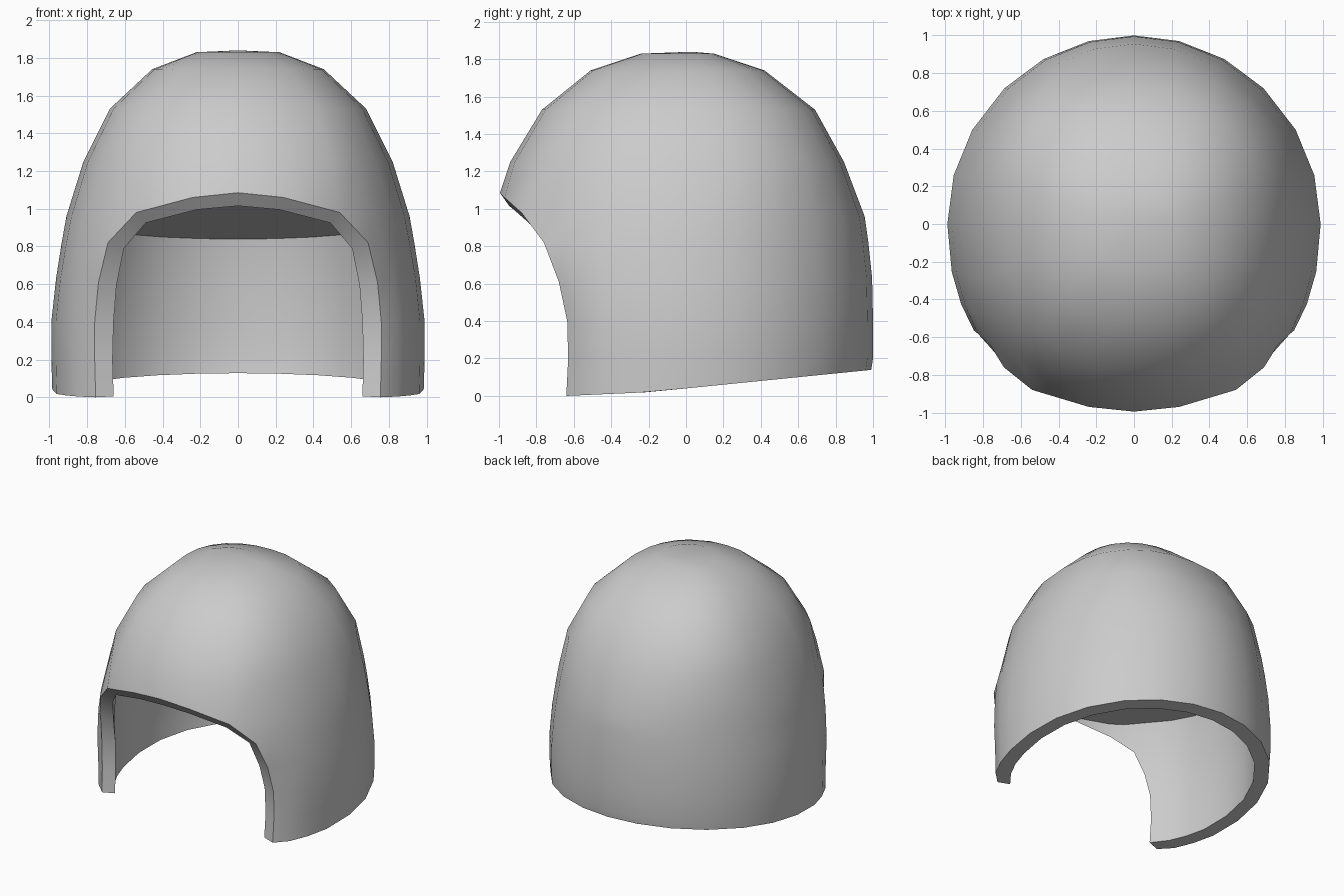
import bpy
import bmesh
from math import sin, cos, radians

cube = bpy.data.objects.get("Cube")
if cube:
    bpy.data.objects.remove(cube, do_unlink=True)

grey = bpy.data.materials.new("plain_grey")
grey.use_nodes = True
colour = (0.6, 0.6, 0.6, 1)
grey.diffuse_color = colour
grey.node_tree.nodes["Principled BSDF"].inputs["Base Color"].default_value = colour

# Rows of the dome from hem to crown: height, half width, front and back depth
HEIGHT = [0, .2, .4, .63, .82, .96, 1.25, 1.53, 1.74, 1.83]
WIDTH = [.985, .99, .99, .965, .935, .91, .82, .68, .455, .22]
FRONT = [1, 1, 1.02, 1.05, 1.04, .995, .94, .77, .51, .24]
BACK = [.99, 1, 1, .995, .975, .955, .845, .69, .42, .15]
BLEND = [1, 1, 1, 1, .6, .3, 0, 0, 0, 0]
# Edge of the face opening from hem to brow, on the outer and inner skin
OUTER_RIM = [(.755, -.64, 0), (.76, -.63, .2), (.76, -.635, .4),
             (.74, -.68, .61), (.69, -.76, .82), (.54, -.88, .98)]
INNER_RIM = [(.66, -.61, .005), (.665, -.6, .2), (.66, -.605, .4),
             (.645, -.65, .59), (.605, -.72, .79), (.49, -.84, .925)]
OUTER_BROW = [(0, -.995, 1.085), (.24, -.97, 1.06)]
INNER_BROW = [(0, -.945, 1.015), (.22, -.92, .995)]
BROW = 5
LAST = len(HEIGHT) - 1
WALL = .11
# Columns from front to back: (angle near the crown, angle near the hem)
COLUMNS = [(0, 0), (14, 14), (34, 34), (47, 58), (61, 67), (75, 77), (90, 90),
           (105, 105), (120, 120), (136, 136), (151, 151), (166, 166), (180, 180)]


def section(row, angle, inset=0):
    """Point on the rounded cross-section; angle runs from front to back."""
    s, c = sin(angle), cos(angle)
    if abs(s) < 1e-6:
        s = 0
    # The dome is slightly squarer than an ellipse above the brow
    square = 2.3 if row > BROW else 2.15 if c > 0 else 2
    power = 2 / square
    depth = FRONT[row] if c > 0 else BACK[row]
    x = (WIDTH[row] - inset) * s ** power
    y = (depth - inset) * abs(c) ** power
    return x, -y if c > 0 else y


def hem(y):
    return max(0, .045 * (y + .64)) if y < -.2 else .02 + .1 * (y + .2)


def skin(bm, rim, brow, inset):
    """Half of one dome skin; returns its vertices by (column, row)."""
    grid = {}
    for i, (top, low) in enumerate(COLUMNS):
        for row, z in enumerate(HEIGHT):
            if i < 2 and row < BROW:
                continue
            x, y = section(row, radians(top + (low - top) * BLEND[row]), inset)
            z = hem(y) if row == 0 else z - inset * max(0, (z - .96) / .88)
            point = (x, y, z)
            if row <= BROW and i <= 2:
                point = rim[row] if i == 2 else brow[i]
            grid[i, row] = bm.verts.new(point)
    crown = bm.verts.new((0, .03, 1.84 - inset))
    for i in range(len(COLUMNS) - 1):
        for row in range(0 if i >= 2 else BROW, LAST):
            bm.faces.new((grid[i, row], grid[i + 1, row],
                          grid[i + 1, row + 1], grid[i, row + 1]))
        bm.faces.new((grid[i, LAST], grid[i + 1, LAST], crown))
    return grid


def new_object(name, bm):
    mesh = bpy.data.meshes.new(name)
    bm.to_mesh(mesh)
    bm.free()
    mesh.materials.append(grey)
    ob = bpy.data.objects.new(name, mesh)
    bpy.context.collection.objects.link(ob)
    bpy.ops.object.select_all(action='DESELECT')
    ob.select_set(True)
    bpy.context.view_layer.objects.active = ob
    bpy.ops.object.shade_smooth_by_angle(angle=radians(40))
    return ob


# Hood: outer and inner skins joined along the brow, opening and hem
bm = bmesh.new()
outer = skin(bm, OUTER_RIM, OUTER_BROW, 0)
inner = skin(bm, INNER_RIM, INNER_BROW, WALL)
border = [(0, BROW), (1, BROW)]
border += [(2, row) for row in range(BROW, -1, -1)]
border += [(i, 0) for i in range(3, len(COLUMNS))]
for a, b in zip(border, border[1:]):
    bm.faces.new((outer[a], inner[a], inner[b], outer[b]))
bmesh.ops.recalc_face_normals(bm, faces=bm.faces)
shell = new_object("hood_shell", bm)
mirror = shell.modifiers.new("mirror", 'MIRROR')
mirror.use_clip = True

# Flat inner ceiling, sloping down from the brow to the back wall
bm = bmesh.new()
half = [section(BROW, radians(a), .07) for a in range(0, 181, 15)]
outline = half + [(-x, y) for x, y in reversed(half[1:-1])]
bm.faces.new([bm.verts.new((x, y, .925 - .1 * y)) for x, y in reversed(outline)])
new_object("inner_ceiling", bm)
